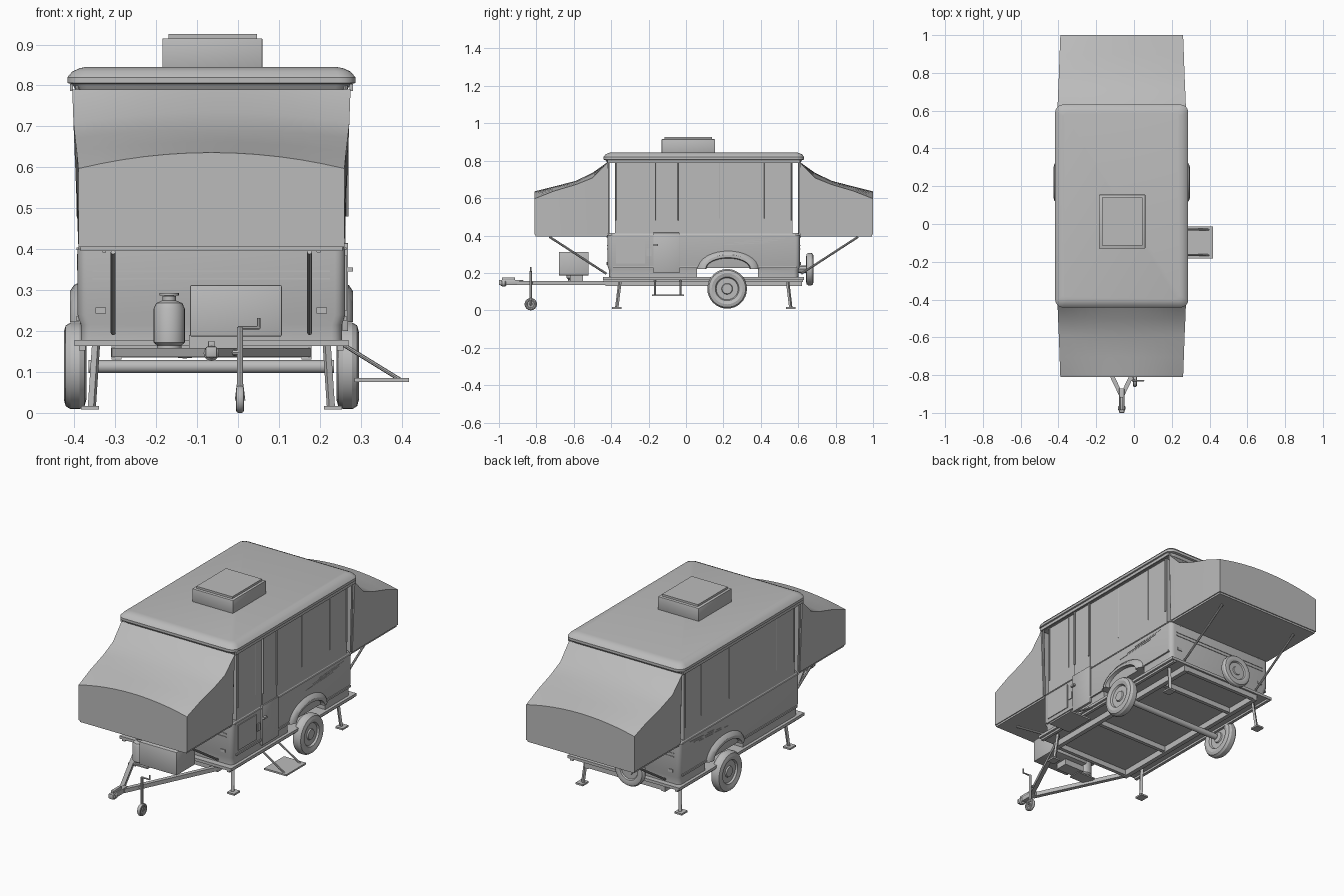
import bpy, bmesh, math
from mathutils import Vector

cube = bpy.data.objects.get("Cube")
if cube:
    bpy.data.objects.remove(cube)

XC, YC = -0.065, 0.095      # centre of the cabin
parts = []

grey = bpy.data.materials.new("plain grey")
grey.use_nodes = True
grey.diffuse_color = (0.5, 0.5, 0.5, 1)
grey.node_tree.nodes["Principled BSDF"].inputs["Base Color"].default_value = (0.5, 0.5, 0.5, 1)


def finish(name, bm):
    bmesh.ops.recalc_face_normals(bm, faces=bm.faces)
    mesh = bpy.data.meshes.new(name)
    bm.to_mesh(mesh)
    bm.free()
    mesh.materials.append(grey)
    ob = bpy.data.objects.new(name, mesh)
    bpy.context.collection.objects.link(ob)
    parts.append(ob)
    return ob


def box(name, x0, x1, y0, y1, z0, z1, bevel=0):
    bm = bmesh.new()
    bmesh.ops.create_cube(bm, size=1)
    for v in bm.verts:
        v.co = ((x0 + x1) / 2 + v.co.x * (x1 - x0), (y0 + y1) / 2 + v.co.y * (y1 - y0),
                (z0 + z1) / 2 + v.co.z * (z1 - z0))
    if bevel:
        bmesh.ops.bevel(bm, geom=bm.edges[:], offset=bevel, segments=2, affect='EDGES', profile=0.5)
    return finish(name, bm)


def loft(name, rings, loop=False):
    """Skin a list of closed rings; cap the ends unless the rings form a loop."""
    bm = bmesh.new()
    rows = [[bm.verts.new(p) for p in r] for r in rings]
    n = len(rows[0])
    for a, b in zip(rows, rows[1:] + (rows[:1] if loop else [])):
        for i in range(n):
            bm.faces.new((a[i], a[(i + 1) % n], b[(i + 1) % n], b[i]))
    if not loop:
        bm.faces.new(rows[0])
        bm.faces.new(rows[-1])
    return finish(name, bm)


def bar(name, a, b, w, h=None, sides=8):
    """Straight tube or square bar from a to b."""
    a, b = Vector(a), Vector(b)
    d = (b - a).normalized()
    u = d.cross(Vector((0, 0, 1)))
    u = u.normalized() if u.length > 0.01 else Vector((1, 0, 0))
    v = u.cross(d)
    off = math.pi / 4 if sides == 4 else 0
    k = math.sqrt(2) if sides == 4 else 1
    ang = [off + math.tau * i / sides for i in range(sides)]
    return loft(name, [[p + u * math.cos(t) * w * k + v * math.sin(t) * (h or w) * k for t in ang]
                       for p in (a, b)])


def lathe(name, profile, centre, axis, n=32):
    """Spin (radius, offset) pairs about the x, y or z axis."""
    rings = []
    for r, o in profile:
        ring = []
        for i in range(n):
            c, s = r * math.cos(math.tau * i / n), r * math.sin(math.tau * i / n)
            ring.append(Vector(centre) + Vector({'X': (o, c, s), 'Y': (c, o, s), 'Z': (c, s, o)}[axis]))
        rings.append(ring)
    return loft(name, rings)


def rounded(hx, hy, z, r, n=5):
    """Rounded rectangle around the cabin centre."""
    pts = []
    for q, (sx, sy) in enumerate(((1, 1), (-1, 1), (-1, -1), (1, -1))):
        for i in range(n):
            t = math.pi / 2 * (q + i / (n - 1))
            pts.append((XC + sx * (hx - r) + r * math.cos(t), YC + sy * (hy - r) + r * math.sin(t), z))
    return pts


def wheel(name, centre, axis, r, w):
    half = [(0.25, 0.34), (0.28, 0.22), (0.55, 0.22), (0.6, 0.4), (0.78, 0.5), (0.93, 0.42), (1, 0.2)]
    prof = half + [(a, -b) for a, b in reversed(half)]
    return lathe(name, [(a * r, b * w) for a, b in prof], centre, axis)


# Cabin tub, with wheel opening
tub = loft("tub", [rounded(0.327 - i, 0.515 - i, z, 0.025) for z, i in
                   ((0.175, 0.008), (0.215, 0.008), (0.24, 0), (0.4, 0), (0.413, 0.008))])
cutter = box("wheel_opening_cutter", -1, 1, 0.06, 0.385, 0.1, 0.225)
parts.remove(cutter)
cutter.hide_render = True
cutter.hide_set(True)
cut = tub.modifiers.new("wheel opening", 'BOOLEAN')
cut.object = cutter
cut.solver = 'EXACT'

# Roof, roof vent unit and fabric walls
loft("roof", [rounded(0.352 - i, 0.537 - i, z, 0.04 - i * 0.5) for z, i in
              ((0.79, 0.02), (0.803, 0.012), (0.806, 0), (0.82, 0), (0.834, 0.012), (0.842, 0.03), (0.845, 0.045))])
box("roof_unit", -0.185, 0.06, -0.13, 0.155, 0.84, 0.915, 0.003)
box("roof_unit_lid", -0.17, 0.046, -0.115, 0.14, 0.914, 0.926)
box("fabric_walls", XC - 0.322, XC + 0.322, -0.38, 0.57, 0.41, 0.8)


# Fold-out bed tents at both ends
def tent(name, flip):
    rings = []
    for y, edge, mid, hw in ((-0.42, 0.79, 0.792, 0.34), (-0.5, 0.708, 0.735, 0.337), (-0.59, 0.672, 0.692, 0.333),
                             (-0.705, 0.638, 0.662, 0.329), (-0.81, 0.597, 0.636, 0.325)):
        ring = [(XC + 0.325, y, 0.405), (XC - 0.325, y, 0.405)]
        for i in range(13):
            t = i / 6 - 1
            ring.append((XC + t * hw, y, edge + (mid - edge) * (1 - t * t)))
        rings.append([(x, 2 * YC - yy if flip else yy, z) for x, yy, z in ring])
    loft(name, rings)


for end, flip in (("front", False), ("rear", True)):
    my = (lambda y: 2 * YC - y) if flip else (lambda y: y)
    tent(end + "_tent", flip)
    box(end + "_bed_board", XC - 0.32, XC + 0.32, min(my(-0.805), my(-0.42)), max(my(-0.805), my(-0.42)), 0.395, 0.408)
    for s in (-1, 1):
        bar(end + "_bed_strut", (XC + s * 0.24, my(-0.73), 0.393), (XC + s * 0.24, my(-0.425), 0.195), 0.006)
        bar(end + "_corner_pole", (XC + s * 0.32, my(-0.415), 0.41), (XC + s * 0.328, my(-0.415), 0.8), 0.005)
        bar(end + "_wall_pole", (XC + s * 0.325, my(-0.372), 0.48), (XC + s * 0.325, my(-0.372), 0.79), 0.004)
        # Stabiliser leg with foot plate
        x = XC + s * 0.285
        bar(end + "_jack_leg", (x - s * 0.003, my(-0.352), 0.165), (x + s * 0.007, my(-0.37), 0.015), 0.008, 0.006, 4)
        box(end + "_jack_foot", x - 0.022 + s * 0.012, x + 0.022 + s * 0.012, my(-0.37) - 0.025, my(-0.37) + 0.025, 0.008, 0.017)
        # Lamps
        box(end + "_lamp", XC + s * 0.27 - 0.013, XC + s * 0.27 + 0.013, my(-0.42) - 0.004, my(-0.42) + 0.004, 0.243, 0.258)
        lathe(end + "_marker", [(0.005, -0.004), (0.005, 0.004)], (XC + s * 0.262, my(-0.42), 0.395), 'Y', 12)
    for z in (0.328, 0.346):
        box(end + "_trim", XC - 0.29, XC + 0.29, my(-0.42) - 0.003, my(-0.42) + 0.003, z - 0.002, z + 0.002)

# Chassis
box("floor", XC - 0.335, XC + 0.335, -0.445, 0.63, 0.163, 0.178)
for s in (-1, 1):
    x = XC + s * 0.232
    box("chassis_rail", x - 0.012, x + 0.012, -0.43, 0.62, 0.13, 0.164)
    bar("tongue_arm", (XC + s * 0.235, -0.42, 0.147), (XC + s * 0.006, -0.9, 0.147), 0.011, 0.011, 4)
    box("side_rail", XC + s * 0.315 - 0.008, XC + s * 0.315 + 0.008, -0.44, 0.625, 0.152, 0.164)
for y in (-0.42, -0.1, 0.42, 0.61):
    box("cross_member", XC - 0.225, XC + 0.225, y - 0.01, y + 0.01, 0.135, 0.164)
bar("axle", (XC - 0.3, 0.22, 0.113), (XC + 0.3, 0.22, 0.113), 0.016, 0.016, 16)

# Hitch coupler and its ball socket
box("coupler", XC - 0.014, XC + 0.014, -1.0, -0.87, 0.135, 0.162, 0.004)
lathe("coupler_socket", [(0.012, -0.016), (0.019, -0.008), (0.019, 0.008), (0.012, 0.016)], (XC, -0.975, 0.146), 'Y', 20)
box("coupler_latch", XC - 0.008, XC + 0.008, -0.985, -0.915, 0.16, 0.176, 0.002)

# Jockey wheel with crank
bar("jockey_post", (0.005, -0.83, 0.06), (0.005, -0.83, 0.21), 0.007, sides=12)
wheel("jockey_wheel", (0.005, -0.83, 0.033), 'X', 0.033, 0.02)
for s in (-1, 1):
    bar("jockey_fork", (0.005 + s * 0.01, -0.83, 0.03), (0.005 + s * 0.005, -0.83, 0.07), 0.003)
bar("crank_arm", (0.0, -0.83, 0.208), (0.053, -0.83, 0.208), 0.004)
bar("crank_handle", (0.051, -0.83, 0.206), (0.051, -0.83, 0.232), 0.004)
bar("jockey_bracket", (0.005, -0.83, 0.147), (-0.03, -0.82, 0.147), 0.007)

# Storage box and gas bottle on the tongue
box("storage_box", -0.117, 0.107, -0.68, -0.52, 0.187, 0.312, 0.003)
box("storage_box_stand", -0.12, 0.0, -0.62, -0.55, 0.155, 0.19)
lathe("gas_bottle", [(0.03, 0.155), (0.03, 0.165), (0.038, 0.172), (0.038, 0.255), (0.032, 0.268), (0.016, 0.275),
                     (0.016, 0.285), (0.008, 0.287), (0.008, 0.293)], (-0.168, -0.6, 0), 'Z', 24)
lathe("gas_valve", [(0.024, 0.287), (0.024, 0.293)], (-0.168, -0.6, 0), 'Z', 16)
box("bottle_stand", -0.21, -0.1, -0.635, -0.565, 0.15, 0.157)

# Road wheels, fenders, side trim and window edges
for s in (-1, 1):
    wheel("road_wheel", (XC + s * 0.333, 0.22, 0.115), 'X', 0.106, 0.055)
    side = XC + s * 0.322
    arch = []
    for i in range(17):
        t = math.pi * i / 16
        c, n = math.cos(t), math.sin(t)
        arch.append([(side + dx * s, 0.225 + c * ry, 0.222 + n * rz) for dx, ry, rz in
                     ((0, 0.165, 0.098), (0.014, 0.155, 0.09), (0.024, 0.135, 0.075), (0.024, 0.12, 0.06), (0, 0.115, 0.055))])
    loft("fender", arch)
    for y0, y1 in ((-0.39, 0.06), (0.385, 0.59)):
        box("side_trim", side - 0.009, side + 0.009, y0, y1, 0.226, 0.236)
    box("upper_trim", side - 0.008, side + 0.008, -0.4, 0.59, 0.398, 0.404)
    for y in (-0.22, 0.18, 0.42):
        bar("window_zip", (side, y, 0.49), (side, y, 0.79), 0.002)
    for i in range(3):
        bar("side_stripe", (side + s * 0.005, 0.2 + i * 0.06, 0.35 + i * 0.012),
            (side + s * 0.005, 0.45 + i * 0.04, 0.362 + i * 0.012), 0.0015, 0.002, 4)
    bar("roof_rail", (XC + s * 0.342, -0.42, 0.795), (XC + s * 0.342, 0.61, 0.795), 0.004, 0.008, 4)

# Door with handle, hatches and frame poles
DX = XC + 0.32
box("door_lower", DX, DX + 0.014, -0.175, -0.035, 0.2, 0.415, 0.002)
box("door_upper", DX - 0.01, DX + 0.008, -0.167, -0.042, 0.415, 0.79)
for y in (-0.162, -0.046):
    bar("door_pole", (DX + 0.01, y, 0.48), (DX + 0.01, y, 0.79), 0.005)
box("door_handle", DX + 0.01, DX + 0.026, -0.175, -0.15, 0.345, 0.355)
for y0, y1, z0, z1 in ((-0.375, -0.22, 0.25, 0.385), (-0.21, -0.185, 0.29, 0.33)):
    box("hatch", DX, DX + 0.011, y0, y1, z0, z1)

# Entry step
box("step_tread", 0.285, 0.418, -0.182, -0.012, 0.076, 0.085)
for y in (-0.165, -0.03):
    bar("step_strut", (0.255, y, 0.168), (0.398, y, 0.08), 0.005)

# Spare wheel
wheel("spare_wheel", (-0.13, 0.662, 0.22), 'Y', 0.087, 0.04)
bar("spare_mount", (-0.13, 0.6, 0.22), (-0.13, 0.66, 0.22), 0.02)

# Smooth shading with sharp edges kept
bpy.ops.object.select_all(action='DESELECT')
for ob in parts:
    ob.select_set(True)
bpy.context.view_layer.objects.active = parts[0]
bpy.ops.object.shade_smooth_by_angle(angle=math.radians(30))
